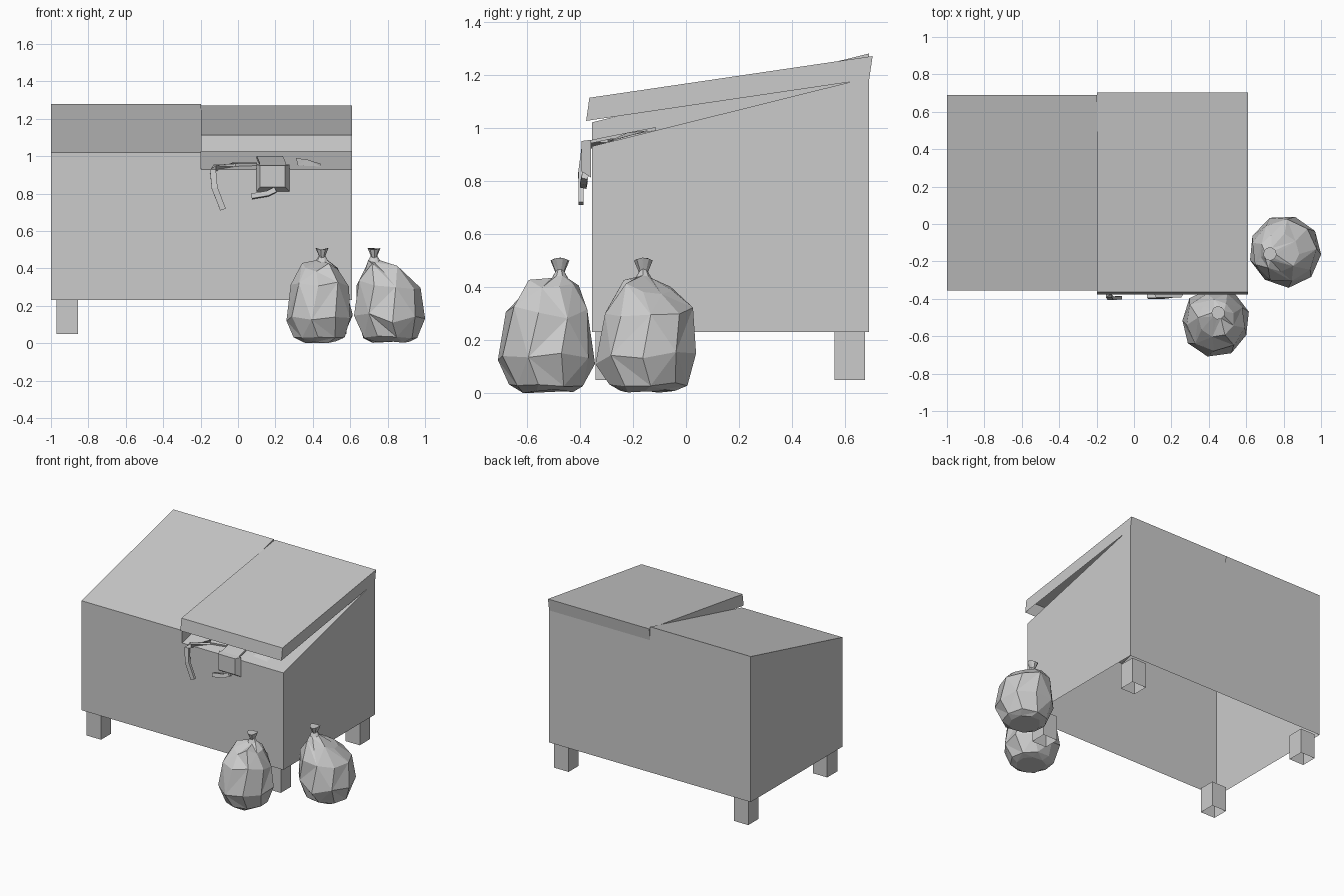
import bpy, bmesh, math, random
from mathutils import Vector

if "Cube" in bpy.data.objects:
    bpy.data.objects.remove(bpy.data.objects["Cube"])


def make(name, verts, faces):
    me = bpy.data.meshes.new(name)
    me.from_pydata([tuple(v) for v in verts], [], faces)
    bm = bmesh.new()
    bm.from_mesh(me)
    bmesh.ops.recalc_face_normals(bm, faces=bm.faces)
    bm.to_mesh(me)
    bm.free()
    ob = bpy.data.objects.new(name, me)
    bpy.context.collection.objects.link(ob)
    return ob


def open_box(name, x0, x1, profile):
    """Extrude a y/z side profile (bottom-front, bottom-back, top-back, top-front), open below."""
    v = [(x, y, z) for x in (x0, x1) for y, z in profile]
    return make(name, v, [(0, 1, 2, 3), (4, 5, 6, 7), (3, 2, 6, 7), (0, 3, 7, 4), (1, 2, 6, 5)])


def ribbon(name, path, width, thick):
    """Flat strip along a path; each point gives position and width direction."""
    v, f = [], []
    pts = [Vector(p) for p, _ in path]
    for i, (p, w) in enumerate(path):
        t = (pts[min(i + 1, len(pts) - 1)] - pts[max(i - 1, 0)]).normalized()
        w = Vector(w)
        w = (w - t * w.dot(t)).normalized()
        n = t.cross(w)
        v += [pts[i] + w * a * width / 2 + n * b * thick / 2
              for a, b in ((-1, -1), (1, -1), (1, 1), (-1, 1))]
        if i:
            k = 4 * i
            f += [(k - 4 + j, k - 4 + (j + 1) % 4, k + (j + 1) % 4, k + j) for j in range(4)]
    f += [(0, 1, 2, 3), tuple(range(len(v) - 4, len(v)))]
    return make(name, v, f)


XL, XM, XR = -1.0, -0.197, 0.61
YF, YB, ZB = -0.355, 0.69, 0.23

# bin body: sloped top, right half one lid thickness lower, open underneath
edge = [(XL, ZB, ZB), (XR, ZB, ZB), (XR, 0.93, 1.19), (XM, 0.93, 1.19), (XM, 1.02, 1.28), (XL, 1.02, 1.28)]
body = [(x, YF, a) for x, a, b in edge] + [(x, YB, b) for x, a, b in edge]
make("bin_body", body, [tuple(range(6)), tuple(range(6, 12))]
     + [(i, (i + 1) % 6, (i + 1) % 6 + 6, i + 6) for i in range(1, 6)])

# raised right lid, hollow below
open_box("raised_lid", XM, XR, [(-0.376, 1.026), (0.69, 1.183), (0.703, 1.27), (-0.364, 1.113)])

# four short feet
for side, x in (("left", -0.97), ("right", 0.465)):
    for end, y in (("front", -0.34), ("back", 0.56)):
        open_box(f"{end}_{side}_foot", x, x + 0.115,
                 [(y, 0.05), (y + 0.115, 0.05), (y + 0.115, ZB), (y, ZB)])

# rubbish spilling over the front rim
ribbon("hanging_strap", [((0.10, -0.26, 0.957), (0, 1, 0.25)), ((-0.02, -0.28, 0.955), (0, 1, 0.25)),
                         ((-0.125, -0.36, 0.937), (1, 1, 0)), ((-0.134, -0.385, 0.925), (1, 0, 0)),
                         ((-0.125, -0.397, 0.83), (1, 0, 0)), ((-0.08, -0.395, 0.715), (1, 0, 0.4))],
       0.032, 0.018)
front, back = (0.118, 0.252, 0.835, 0.95), (0.10, 0.275, 0.812, 0.955)
carton = []
for (x0, x1, z0, z1), y in ((front, -0.393), (back, -0.357)):
    carton += [(x0, y, z0), (x1, y, z0), (x1, y, z1), (x0, y, z1)]
make("hanging_carton", carton, [(0, 1, 2, 3), (4, 5, 6, 7)]
     + [(i, (i + 1) % 4, (i + 1) % 4 + 4, i + 4) for i in range(4)])
ribbon("carton_flap", [((0.185, -0.37, 0.945), (1, 0, 0)), ((0.185, -0.30, 0.96), (1, 0, 0)),
                       ((0.17, -0.12, 0.995), (1, 0, 0))], 0.14, 0.012)
ribbon("carton_tail", [((0.20, -0.38, 0.82), (0, 0.2, 1)), ((0.16, -0.385, 0.80), (0, 0.2, 1)),
                       ((0.072, -0.385, 0.785), (0, 0.2, 1))], 0.027, 0.025)
make("paper_scrap", [(0.31, -0.14, 0.99), (0.44, -0.25, 0.96), (0.445, -0.30, 0.945),
                     (0.32, -0.29, 0.95), (0.37, -0.22, 0.982)],
     [(0, 4, 3), (4, 1, 2), (4, 2, 3), (0, 1, 4), (0, 3, 2, 1)])


# tied rubbish bags: faceted rings gathered into a pinched neck and flared knot
def bag(name, cx, cy, rx, ry, kx, ky, seed):
    rnd = random.Random(seed)
    rings = [(0.005, 0.55, 0), (0.03, 0.80, 0), (0.13, 1.02, 0), (0.31, 0.90, 0.1), (0.40, 0.55, 0.4)]
    n, v, f = 9, [], []
    for k, (z, r, t) in enumerate(rings):
        for i in range(n):
            a = 2 * math.pi * (i + 0.25 * (k % 2)) / n + seed
            q = r * rnd.uniform(0.95, 1.03)
            dz = rnd.uniform(-0.03, 0.03) if k > 1 else rnd.uniform(-0.004, 0.01)
            v.append((cx + (kx - cx) * t + rx * q * math.cos(a),
                      cy + (ky - cy) * t + ry * q * math.sin(a), max(0, z + dz)))
    for z, r in ((0.438, 0.032), (0.462, 0.018), (0.505, 0.036)):
        for i in range(n):
            a = 2 * math.pi * i / n + seed
            v.append((kx + r * math.cos(a), ky + r * math.sin(a), z + 0.006 * math.cos(2 * a)))
    rows = len(v) // n
    for k in range(rows - 1):
        for i in range(n):
            j = (i + 1) % n
            a, b, c, d = k * n + i, k * n + j, k * n + n + j, k * n + n + i
            f += [(a, b, c), (a, c, d)] if (i + k) % 2 else [(a, b, d), (b, c, d)]
    f += [tuple(range(n)), tuple(range(len(v) - n, len(v)))]
    return make(name, v, f)


bag("front_rubbish_bag", 0.435, -0.525, 0.18, 0.18, 0.45, -0.475, 1)
bag("side_rubbish_bag", 0.81, -0.145, 0.19, 0.188, 0.727, -0.16, 2)
